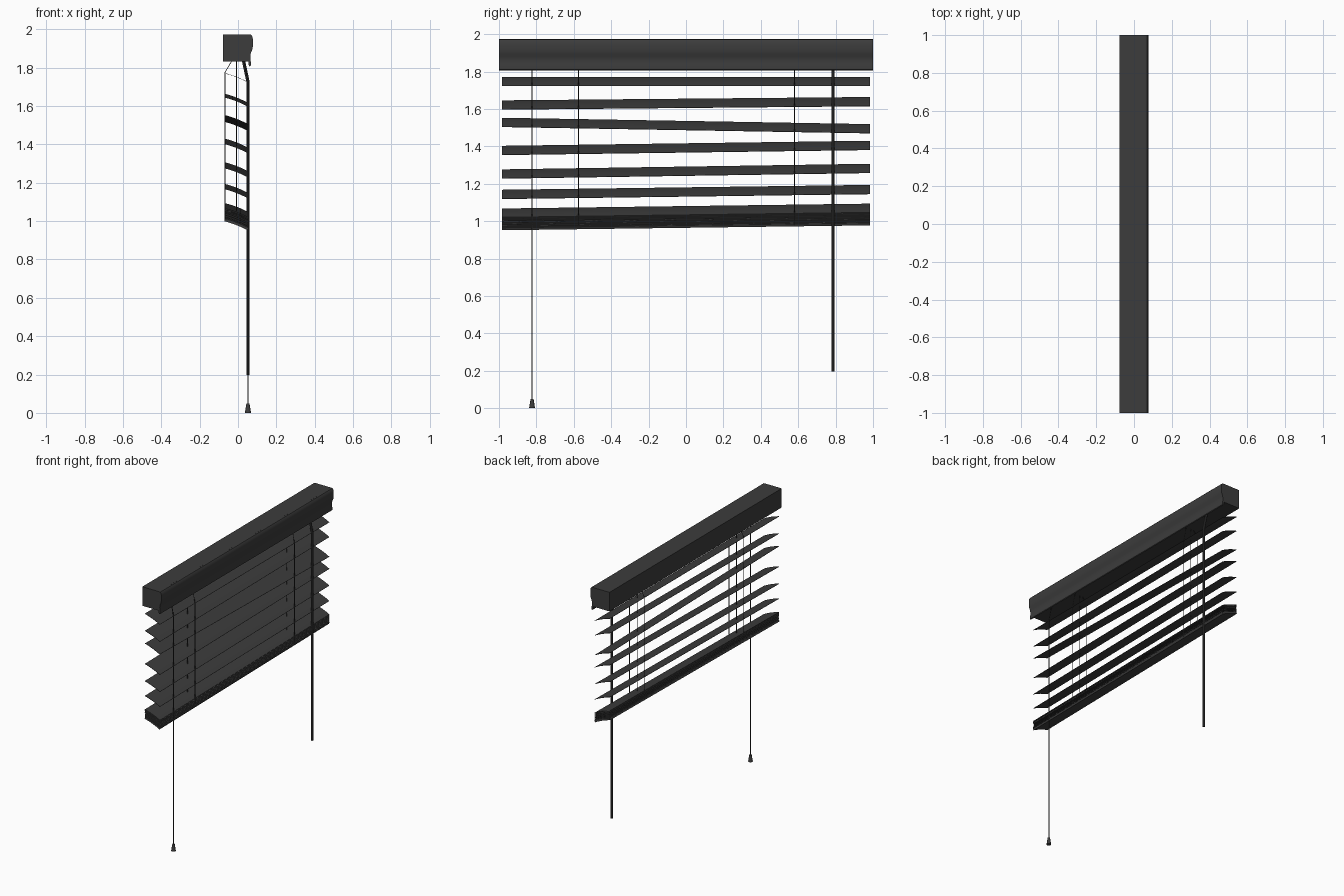
import bpy, bmesh, math, random

if "Cube" in bpy.data.objects:
    bpy.data.objects.remove(bpy.data.objects["Cube"])

random.seed(4)
dark = bpy.data.materials.new("dark_grey")
dark.diffuse_color = (0.045, 0.045, 0.045, 1)
dark.use_nodes = True
dark.node_tree.nodes["Principled BSDF"].inputs["Base Color"].default_value = dark.diffuse_color


def extrude_y(name, profile, half):
    """Extrude a closed x/z profile symmetrically along y."""
    bm = bmesh.new()
    face = bm.faces.new([bm.verts.new((x, -half, z)) for x, z in profile])
    out = bmesh.ops.extrude_face_region(bm, geom=[face])
    moved = [v for v in out["geom"] if isinstance(v, bmesh.types.BMVert)]
    bmesh.ops.translate(bm, verts=moved, vec=(0, 2 * half, 0))
    bmesh.ops.recalc_face_normals(bm, faces=bm.faces)
    me = bpy.data.meshes.new(name)
    bm.to_mesh(me)
    bm.free()
    ob = bpy.data.objects.new(name, me)
    bpy.context.collection.objects.link(ob)
    me.materials.append(dark)
    return smooth(ob)


def smooth(ob):
    bpy.ops.object.select_all(action='DESELECT')
    ob.select_set(True)
    bpy.context.view_layer.objects.active = ob
    bpy.ops.object.shade_smooth_by_angle(angle=math.radians(30))
    return ob


def tube(name, points, radius, res=1):
    """Round rod or cord through a few points."""
    cu = bpy.data.curves.new(name, 'CURVE')
    cu.dimensions = '3D'
    cu.bevel_depth = radius
    cu.bevel_resolution = res
    cu.use_fill_caps = True
    sp = cu.splines.new('POLY')
    sp.points.add(len(points) - 1)
    for p, co in zip(sp.points, points):
        p.co = (*co, 1)
    cu.materials.append(dark)
    ob = bpy.data.objects.new(name, cu)
    bpy.context.collection.objects.link(ob)
    bpy.ops.object.select_all(action='DESELECT')
    ob.select_set(True)
    bpy.context.view_layer.objects.active = ob
    bpy.ops.object.convert(target='MESH')
    return smooth(bpy.context.object)


SLAT_HALF = 0.984
ROLL = math.atan2(0.048, 0.122)


def slat(name, z_left, z_right, thick=0.002, roll=ROLL):
    """Slightly crowned slat, rolled towards the room and hung between two heights."""
    w, n = 0.0655, 6
    us = [-1 + 2 * i / n for i in range(n + 1)]
    arc = [(w * u, 0.004 * (1 - u * u) - 0.002) for u in us]
    pts = [(x, z + thick / 2) for x, z in arc] + [(x, z - thick / 2) for x, z in reversed(arc)]
    c, s = math.cos(roll), math.sin(roll)
    ob = extrude_y(name, [(x * c + z * s, -x * s + z * c) for x, z in pts], SLAT_HALF)
    ob.location = (-0.007, 0, (z_left + z_right) / 2)
    ob.rotation_euler.x = math.atan2(z_right - z_left, 2 * SLAT_HALF)
    return ob


# headrail box and shaped front valance
extrude_y("headrail", [(-0.078, 1.833), (0.058, 1.833), (0.058, 1.973), (-0.078, 1.973)], 1.0)
extrude_y("valance", [
    (0.056, 1.973), (0.068, 1.972), (0.075, 1.963), (0.078, 1.945), (0.078, 1.915),
    (0.074, 1.893), (0.067, 1.878), (0.064, 1.86), (0.065, 1.84), (0.068, 1.825),
    (0.067, 1.811), (0.061, 1.807), (0.056, 1.813), (0.054, 1.84)], 1.0)

# open slats, hanging slightly crooked
for i, (a, b) in enumerate([(1.749, 1.749), (1.623, 1.641), (1.530, 1.496),
                            (1.380, 1.407), (1.254, 1.284), (1.145, 1.171)]):
    slat(f"slat_{i + 1}", a, b)

# gathered slats lying on the bottom rail
for i in range(13):
    j, k = (random.uniform(-0.003, 0.003) if i else 0 for _ in range(2))
    z = 1.045 - 0.0048 * i
    slat(f"stacked_slat_{i + 1}", z + j, z + 0.026 + k, 0.003,
         ROLL + random.uniform(-0.02, 0.02))
slat("bottom_rail", 0.984, 1.010, 0.014)

# ladder cords and lift cords
for side, y in (("left", -0.575), ("right", 0.58)):
    tube(f"ladder_back_{side}", [(-0.03, y, 1.84), (-0.068, y, 1.775), (-0.068, y, 1.02)], 0.002)
    tube(f"ladder_front_{side}", [(0.03, y, 1.84), (0.053, y, 1.727), (0.053, y, 0.98)], 0.002)
    tube(f"lift_cord_{side}", [(-0.008, y, 1.84), (-0.008, y, 1.0)], 0.002)

# pull cord with tassel
tube("pull_cord", [(0.028, -0.823, 1.84), (0.052, -0.823, 1.727), (0.052, -0.823, 0.04)], 0.003)
bpy.ops.mesh.primitive_cone_add(vertices=16, radius1=0.016, radius2=0.008, depth=0.05,
                                location=(0.052, -0.823, 0.025))
tassel = bpy.context.object
tassel.name = "tassel"
tassel.data.materials.append(dark)
smooth(tassel)

# tilt wand
tube("tilt_wand", [(0.028, 0.786, 1.84), (0.052, 0.786, 1.727), (0.052, 0.786, 0.197)], 0.0085, 2)
